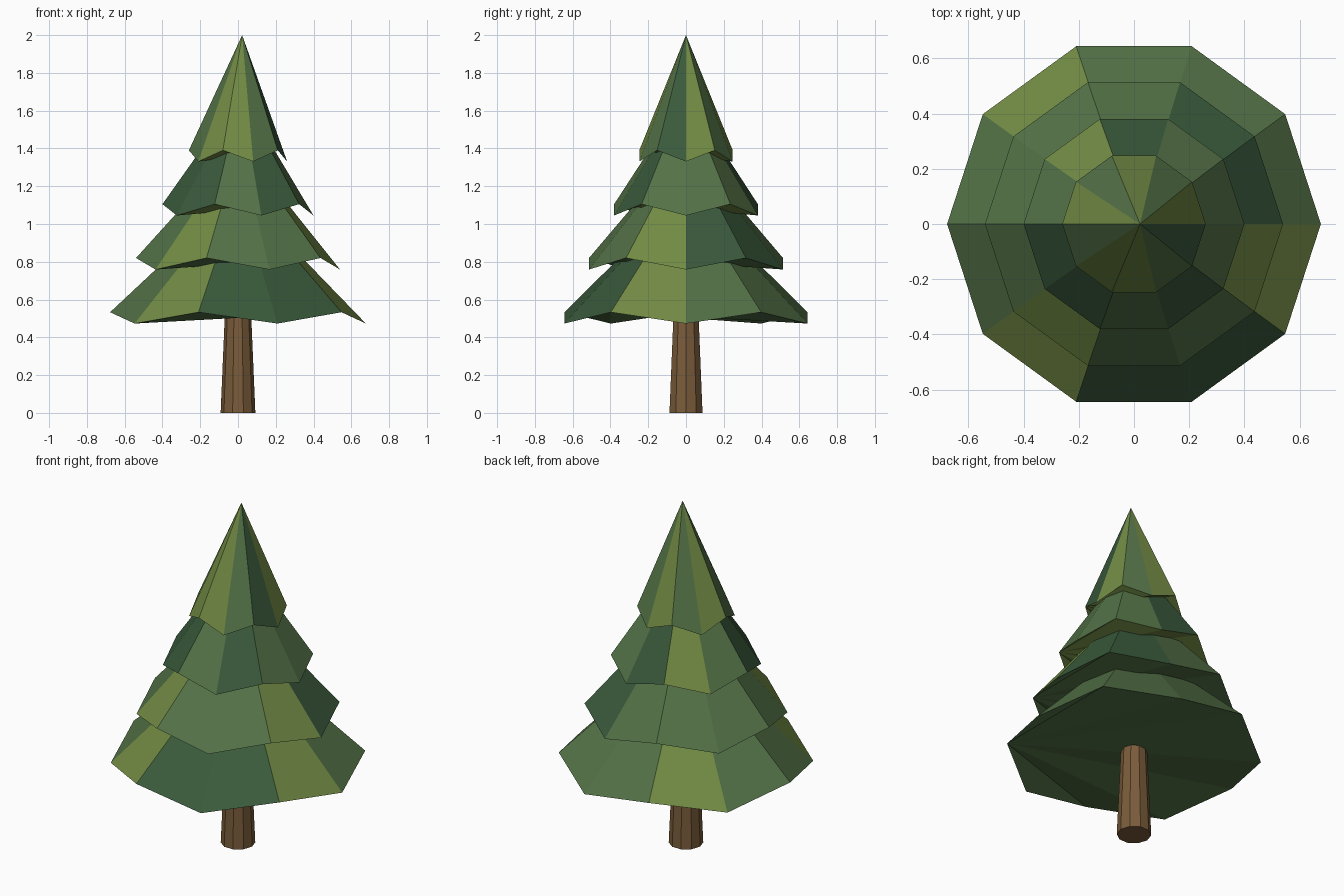
import bpy, bmesh, math
from mathutils import Matrix

if "Cube" in bpy.data.objects:
    bpy.data.objects.remove(bpy.data.objects["Cube"])

SIDES = 10


def material(name, rgb):
    m = bpy.data.materials.new(name)
    m.diffuse_color = (*rgb, 1.0)
    m.use_nodes = True
    m.node_tree.nodes["Principled BSDF"].inputs["Base Color"].default_value = m.diffuse_color
    return m


GREENS = {
    "D": material("dark_green", (0.042, 0.102, 0.044)),
    "M": material("mid_green", (0.088, 0.169, 0.063)),
    "L": material("light_green", (0.170, 0.260, 0.059)),
}
BROWN = material("bark_brown", (0.195, 0.107, 0.043))
ORDER = list(GREENS)


def finish(name, bm, mats):
    bmesh.ops.recalc_face_normals(bm, faces=bm.faces)
    me = bpy.data.meshes.new(name)
    bm.to_mesh(me)
    bm.free()
    for m in mats:
        me.materials.append(m)
    ob = bpy.data.objects.new(name, me)
    bpy.context.collection.objects.link(ob)
    return ob


def branch_tier(name, radius, low, high, tip_x, tip_z, sides, under):
    """Cone with a zigzag rim; one colour letter per side, counter-clockwise from +x."""
    bm = bmesh.new()
    rim = []
    for k in range(SIDES):
        a = 2 * math.pi * k / SIDES
        z = high if k % 2 else low
        rim.append(bm.verts.new((radius * math.cos(a), radius * math.sin(a), z)))
    tip = bm.verts.new((tip_x, 0, tip_z))
    for k, letter in enumerate(sides):
        f = bm.faces.new((rim[k], rim[(k + 1) % SIDES], tip))
        f.material_index = ORDER.index(letter)
    # Underside fanned from one raised rim corner
    for k in range(SIDES - 2):
        f = bm.faces.new((rim[-1], rim[k + 1], rim[k]))
        f.material_index = ORDER.index(under)
    finish(name, bm, GREENS.values())


# Foliage tiers, bottom to top
branch_tier("bottom_branches", 0.677, 0.473, 0.533, 0.003, 1.17, "MMMLMMLDDL", "M")
branch_tier("lower_branches", 0.54, 0.759, 0.82, 0.008, 1.425, "DDMMMMLMML", "M")
branch_tier("upper_branches", 0.40, 1.045, 1.105, 0.014, 1.69, "MMDLMDDMDM", "L")
branch_tier("top_branches", 0.26, 1.331, 1.39, 0.022, 2.0, "LMLMLMLLMD", "L")

# Tapered trunk with a corner facing each side
bm = bmesh.new()
bmesh.ops.create_cone(bm, cap_ends=True, segments=SIDES, radius1=0.092,
                      radius2=0.068, depth=0.56)
bmesh.ops.rotate(bm, verts=bm.verts, cent=(0, 0, 0),
                 matrix=Matrix.Rotation(math.radians(18), 3, "Z"))
bmesh.ops.translate(bm, verts=bm.verts, vec=(0, 0, 0.28))
finish("trunk", bm, [BROWN])
